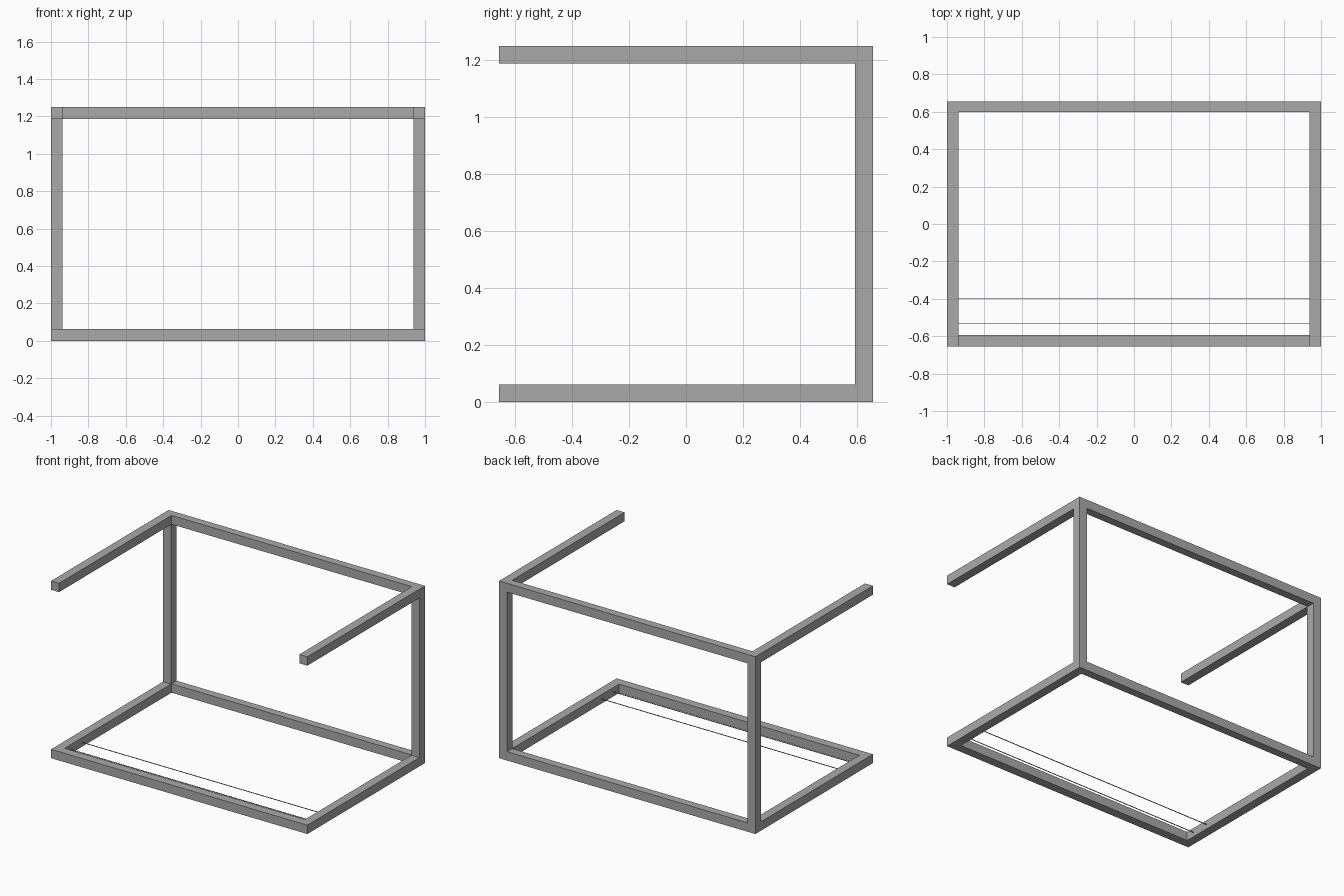
import bpy

if "Cube" in bpy.data.objects:
    bpy.data.objects.remove(bpy.data.objects["Cube"], do_unlink=True)

X, Y, Z = 1.0, 0.655, 1.25   # half width, half depth, height
T = 0.0625                   # beam thickness
B = 0.057                    # depth of the back rails

steel = bpy.data.materials.new("grey_steel")
steel.use_nodes = True
color = (0.4, 0.4, 0.4, 1)
steel.diffuse_color = color
steel.node_tree.nodes["Principled BSDF"].inputs["Base Color"].default_value = color


def box(name, low, high):
    """Square bar between two opposite corners."""
    bpy.ops.mesh.primitive_cube_add(
        size=1, location=[(a + b) / 2 for a, b in zip(low, high)])
    bar = bpy.context.object
    bar.name = name
    bar.scale = [b - a for a, b in zip(low, high)]
    bpy.ops.object.transform_apply(location=False, rotation=False, scale=True)
    bar.data.materials.append(steel)


# Side rails and back posts
for side, x in (("right", -X), ("left", X - T)):
    box(side + "_bottom_rail", (x, -Y + T, 0), (x + T, Y - T, T))
    box(side + "_top_rail", (x, -Y, Z - T), (x + T, Y - T, Z))
    box(side + "_back_post", (x, Y - T, 0), (x + T, Y, Z))

# Cross rails
box("front_bottom_rail", (-X, -Y, 0), (X, -Y + T, T))
box("back_bottom_rail", (-X + T, Y - B, 0), (X - T, Y, T))
box("back_top_rail", (-X + T, Y - B, Z - T), (X - T, Y, Z))

# Thin wires strung between the bottom side rails
W = 0.002
for name, y in (("front_wire", -0.53), ("rear_wire", -0.40)):
    box(name, (-X + T, y - W, T / 2 - W), (X - T, y + W, T / 2 + W))
